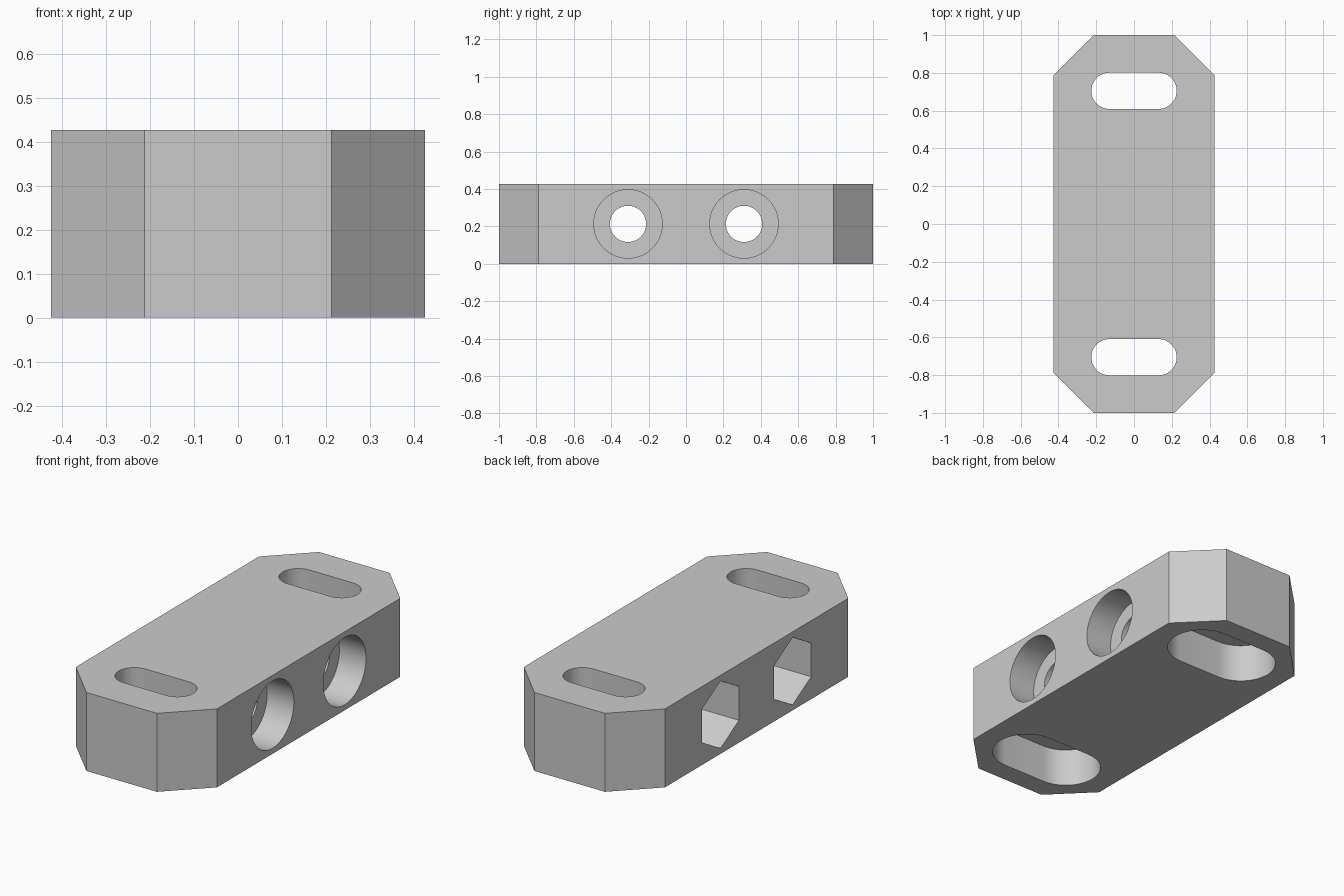
import bpy
import math
from mathutils import Matrix

cube = bpy.data.objects.get("Cube")
if cube:
    bpy.data.objects.remove(cube, do_unlink=True)

HALF_W, HALF_L, HEIGHT, CHAMFER = 0.425, 1.0, 0.427, 0.2125
MID = HEIGHT / 2

grey = bpy.data.materials.new("light_grey")
grey.use_nodes = True
grey.diffuse_color = (0.6, 0.6, 0.6, 1)
grey.node_tree.nodes["Principled BSDF"].inputs["Base Color"].default_value = (0.6, 0.6, 0.6, 1)


def prism(name, outline, bottom, top, matrix=Matrix()):
    """Extrude a counter-clockwise outline between two heights."""
    n = len(outline)
    verts = [matrix @ Matrix.Translation((x, y, z)).to_translation()
             for z in (bottom, top) for x, y in outline]
    faces = [tuple(reversed(range(n))), tuple(range(n, 2 * n))]
    faces += [(i, (i + 1) % n, n + (i + 1) % n, n + i) for i in range(n)]
    mesh = bpy.data.meshes.new(name)
    mesh.from_pydata(verts, [], faces)
    mesh.materials.append(grey)
    obj = bpy.data.objects.new(name, mesh)
    bpy.context.collection.objects.link(obj)
    return obj


def polygon(radius, sides):
    return [(radius * math.cos(math.tau * i / sides), radius * math.sin(math.tau * i / sides))
            for i in range(sides)]


def slot(y, radius, reach=0.13, steps=24):
    """Stadium outline running along x."""
    points = []
    for side in (1, -1):
        for i in range(steps + 1):
            a = math.pi * (i / steps - 0.5)
            points.append((side * (reach + radius * math.cos(a)), y + side * radius * math.sin(a)))
    return points


# Chamfered block
c, w, l = CHAMFER, HALF_W, HALF_L
block = prism("mounting_block", [(w - c, -l), (w, c - l), (w, l - c), (w - c, l),
                                 (c - w, l), (-w, l - c), (-w, c - l), (c - w, -l)], 0, HEIGHT)

# Stepped slots through the height, bolt holes with counterbore and nut pocket across the width
cutters = []
for s in (-1, 1):
    cutters.append(prism("slot_cutter", slot(s * 0.705, 0.096), -0.1, HEIGHT + 0.1))
    cutters.append(prism("slot_recess_cutter", slot(s * 0.705, 0.18), -0.1, 0.21))
    across = Matrix.Translation((0, s * 0.31, MID)) @ Matrix.Rotation(math.pi / 2, 4, "Y")
    cutters.append(prism("bolt_hole_cutter", polygon(0.097, 48), -0.6, 0.6, across))
    cutters.append(prism("counterbore_cutter", polygon(0.183, 64), HALF_W - 0.16, 0.6, across))
    cutters.append(prism("nut_pocket_cutter", polygon(0.183, 6), -0.6, 0.25 - HALF_W, across))

bpy.ops.object.select_all(action="DESELECT")
block.select_set(True)
bpy.context.view_layer.objects.active = block
for cutter in cutters:
    cut = block.modifiers.new(cutter.name, "BOOLEAN")
    cut.operation = "DIFFERENCE"
    cut.solver = "EXACT"
    cut.object = cutter
    bpy.ops.object.modifier_apply(modifier=cut.name)
    bpy.data.objects.remove(cutter, do_unlink=True)

bpy.ops.object.shade_smooth_by_angle(angle=math.radians(30))
